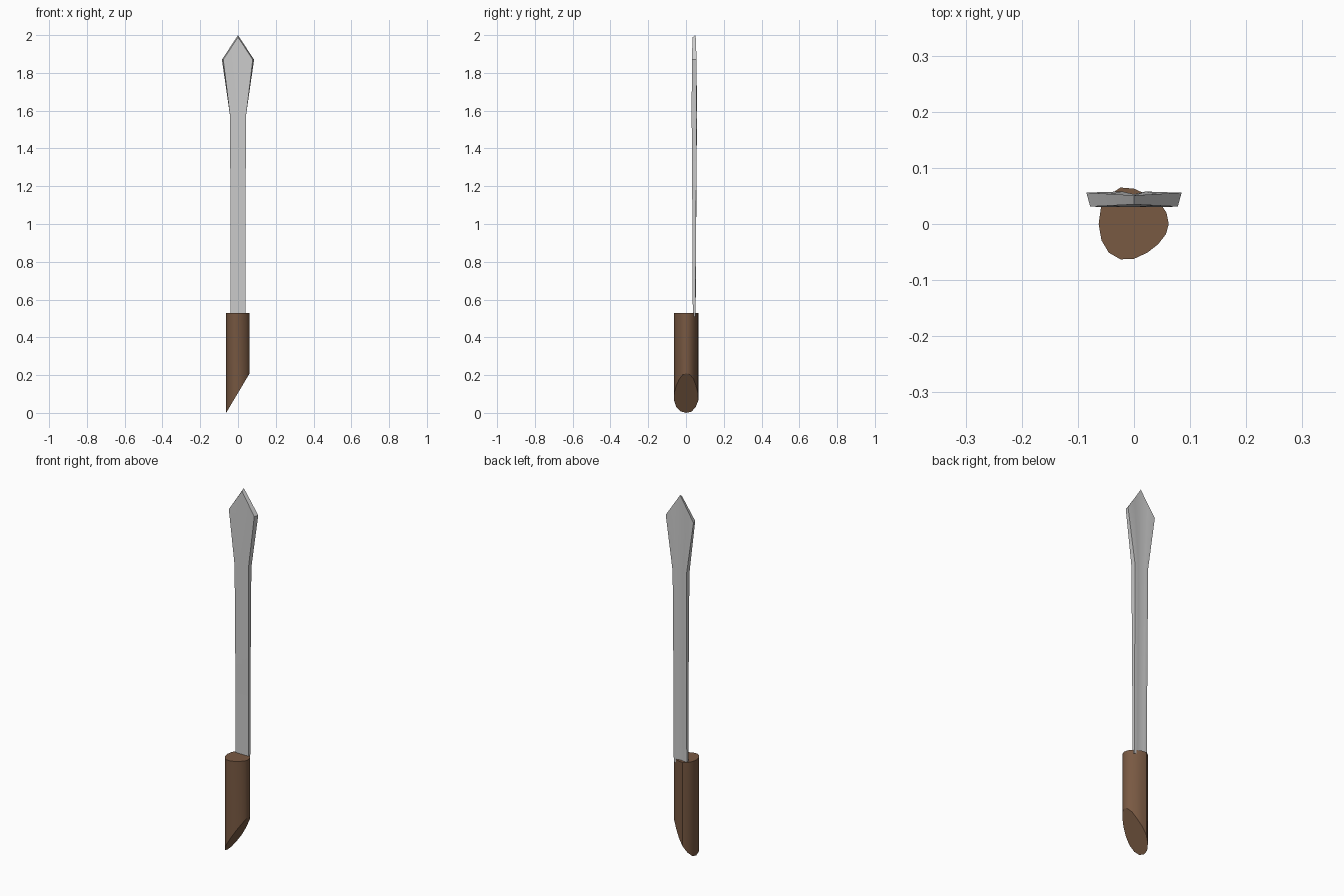
import bpy
import math

if "Cube" in bpy.data.objects:
    bpy.data.objects.remove(bpy.data.objects["Cube"])


def make_object(name, verts, faces, angle):
    mesh = bpy.data.meshes.new(name)
    mesh.from_pydata(verts, [], faces)
    obj = bpy.data.objects.new(name, mesh)
    bpy.context.collection.objects.link(obj)
    bpy.ops.object.select_all(action='DESELECT')
    obj.select_set(True)
    bpy.context.view_layer.objects.active = obj
    bpy.ops.object.mode_set(mode='EDIT')
    bpy.ops.mesh.select_all(action='SELECT')
    bpy.ops.mesh.normals_make_consistent(inside=False)
    bpy.ops.object.mode_set(mode='OBJECT')
    bpy.ops.object.shade_smooth_by_angle(angle=math.radians(angle))
    return obj


def skin_rings(rings):
    """Join closed rings of equal length into faces with end caps left to the caller."""
    n = len(rings[0])
    verts = [v for ring in rings for v in ring]
    faces = [(r * n + i, r * n + (i + 1) % n, (r + 1) * n + (i + 1) % n, (r + 1) * n + i)
             for r in range(len(rings) - 1) for i in range(n)]
    return verts, faces


# Handle: slightly uneven round grip with a slanted foot
outline = [(0.062, 0.0), (0.057, -0.018), (0.043, -0.036), (0.024, -0.051),
           (0.0, -0.062), (-0.024, -0.063), (-0.045, -0.051), (-0.058, -0.029),
           (-0.063, 0.0), (-0.059, 0.029), (-0.045, 0.051), (-0.024, 0.065),
           (0.0, 0.063), (0.024, 0.052), (0.045, 0.039), (0.058, 0.02)]
bottom = [(x, y, (x + 0.063) * 0.21 / 0.125) for x, y in outline]
top = [(x, y, 0.53) for x, y in outline]
verts, faces = skin_rings([bottom, top])
n = len(outline)
faces += [tuple(range(n)), tuple(range(n, 2 * n))]
handle = make_object("handle", verts, faces, 30)
wood = bpy.data.materials.new("brown_wood")
wood.diffuse_color = (0.19, 0.10, 0.055, 1)
wood.use_nodes = True
wood.node_tree.nodes["Principled BSDF"].inputs["Base Color"].default_value = wood.diffuse_color
handle.data.materials.append(wood)

# Blade: flat bar that flares into a pointed head, shallow groove at the back
COLS = [-1, -0.5, 0, 0.5, 1]
GROOVE = {0: -0.004, 0.5: 0.001, 1: 0.0}


def blade_ring(z, w, front, back, rise=0.0, inset=0.0):
    ring = []
    for u in COLS:
        k = 1 - abs(u)
        taper = 0.004 * k if rise else 0
        ring.append((u * (w - inset), front + taper, z + k * max(rise - 1.6 * inset, 0)))
    for u in reversed(COLS):
        k = 1 - abs(u)
        taper = 0.005 * k if rise else GROOVE[abs(u) if u else 1] * 0
        groove = GROOVE[1 - k] if not rise else 0
        ring.append((u * w, back - taper + groove, z + k * rise))
    return ring


rings = [blade_ring(0.51, 0.04, 0.036, 0.050),
         blade_ring(1.0, 0.04, 0.034, 0.053),
         blade_ring(1.57, 0.042, 0.030, 0.057),
         blade_ring(1.87, 0.085, 0.031, 0.056, rise=0.13, inset=0.007)]
verts, faces = skin_rings(rings)
c = len(COLS)
n = 2 * c
last = (len(rings) - 1) * n
for base in (0, last):
    for i in range(c - 1):
        faces.append((base + i, base + i + 1, base + n - 2 - i, base + n - 1 - i))
make_object("blade", verts, faces, 35)
